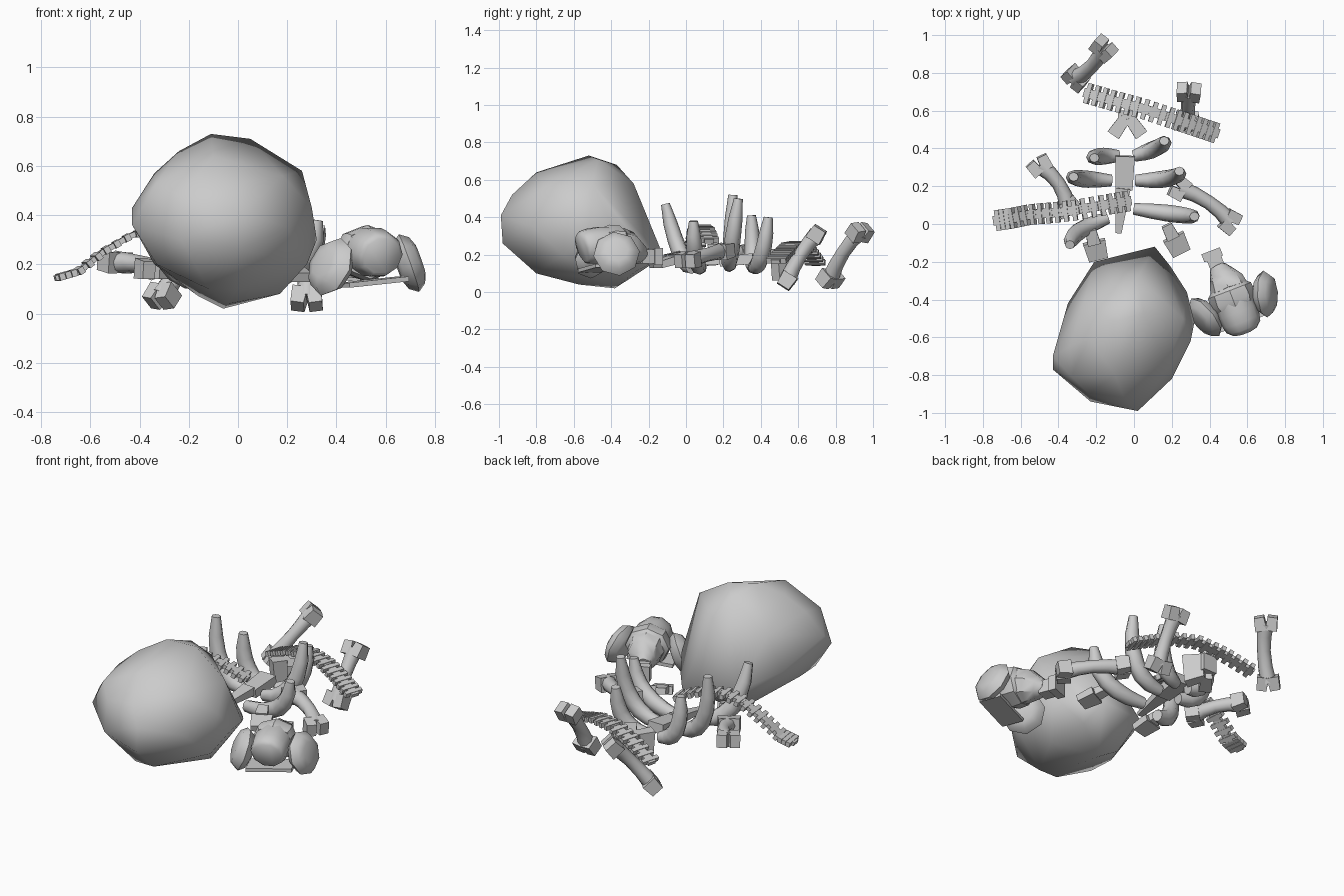
import bpy, bmesh, math
from mathutils import Vector, Matrix

cube = bpy.data.objects.get("Cube")
if cube:
    bpy.data.objects.remove(cube, do_unlink=True)

stone = bpy.data.materials.new("pale_grey")
stone.use_nodes = True
stone.diffuse_color = (0.6, 0.6, 0.6, 1)
shader = next(n for n in stone.node_tree.nodes if n.type == 'BSDF_PRINCIPLED')
shader.inputs["Base Color"].default_value = (0.6, 0.6, 0.6, 1)


def finish(name, bm, smooth_angle=50, matrix=None):
    """Turn a bmesh into a named, shaded object."""
    if matrix:
        bm.transform(matrix)
    bmesh.ops.recalc_face_normals(bm, faces=bm.faces[:])
    mesh = bpy.data.meshes.new(name)
    bm.to_mesh(mesh)
    bm.free()
    mesh.materials.append(stone)
    obj = bpy.data.objects.new(name, mesh)
    bpy.context.collection.objects.link(obj)
    bpy.ops.object.select_all(action='DESELECT')
    bpy.context.view_layer.objects.active = obj
    obj.select_set(True)
    if smooth_angle:
        bpy.ops.object.shade_smooth_by_angle(angle=math.radians(smooth_angle))


def frame(origin, along, up=Vector((0, 0, 1))):
    """Matrix whose y axis runs along a direction."""
    y = Vector(along).normalized()
    x = y.cross(up).normalized()
    z = x.cross(y)
    m = Matrix((x, y, z)).transposed().to_4x4()
    m.translation = origin
    return m


def add_box(bm, matrix, size, taper=1.0):
    """Box along local y, whose +y end is scaled by taper."""
    verts = bmesh.ops.create_cube(bm, size=1)["verts"]
    for v in verts:
        k = taper if v.co.y > 0 else 1
        v.co = matrix @ Vector((v.co.x * size[0] * k, v.co.y * size[1], v.co.z * size[2] * k))


def bezier(a, b, c, t):
    return Vector(a) * (1 - t) ** 2 + Vector(b) * 2 * t * (1 - t) + Vector(c) * t * t


def add_tube(bm, points, radii, sides=6, flat=1.0, up=Vector((0, 0, 1))):
    """Sweep a polygon through points and close its ends."""
    rings = []
    for i, p in enumerate(points):
        along = points[min(i + 1, len(points) - 1)] - points[max(i - 1, 0)]
        m = frame(p, along, up)
        turn = [2 * math.pi * k / sides for k in range(sides)]
        rings.append([bm.verts.new(m @ Vector((math.cos(t) * radii[i], 0, math.sin(t) * radii[i] * flat)))
                      for t in turn])
    for r, s in zip(rings, rings[1:]):
        for k in range(sides):
            n = (k + 1) % sides
            bm.faces.new((r[k], r[n], s[n], s[k]))
    bm.faces.new(rings[0])
    bm.faces.new(rings[-1])


# Boulder: convex hull around its main corners
corners = [
    (-.11, -.52, .73), (.05, -.47, .71), (.26, -.5, .58), (.3, -.62, .43), (.32, -.52, .3),
    (.28, -.36, .28), (.19, -.22, .22), (.11, -.12, .19), (-.05, -.37, .68), (.02, -.28, .58),
    (.06, -.22, .42), (-.24, -.6, .66), (-.34, -.65, .57), (-.43, -.7, .43), (-.43, -.77, .36),
    (-.35, -.42, .3), (-.21, -.2, .23), (-.23, -.94, .3), (.02, -.99, .41), (.01, -.98, .26),
    (-.05, -.93, .52), (-.1, -.8, .64), (.2, -.82, .35), (.28, -.66, .2), (-.06, -.38, .02),
    (-.04, -.57, .04), (0, -.8, .1), (.17, -.5, .08), (-.16, -.33, .07), (-.34, -.6, .2),
    (.18, -.75, .56), (.13, -.27, .11), (-.26, -.4, .5), (-.33, -.81, .53), (-.33, -.76, .2),
    (-.12, -.8, .1), (-.24, -.9, .48)]
bm = bmesh.new()
for c in corners:
    bm.verts.new(c)
bmesh.ops.convex_hull(bm, input=bm.verts[:])
bmesh.ops.delete(bm, geom=[v for v in bm.verts if not v.link_faces], context='VERTS')
finish("boulder", bm, 60)


# Long bones: a bowed shaft with a pair of lobes at each end
def long_bone(name, a, b, bow):
    a, b = Vector(a), Vector(b)
    bm = bmesh.new()
    middle = (a + b) / 2 + Vector(bow)
    path = [bezier(a, middle, b, i / 4) for i in range(5)]
    add_tube(bm, path, [.046, .04, .037, .04, .046], 8)
    for end, other in ((a, b), (b, a)):
        m = frame(end, end - other)
        for side in (-1, 1):
            tilt = m @ Matrix.Translation((side * .032, 0, 0)) @ Matrix.Rotation(-side * .15, 4, 'Z')
            add_box(bm, tilt, (.064, .075, .085), .85)
    finish(name, bm, 50)


long_bone("back_right_leg_bone", (-.31, .77, .07), (-.16, .93, .32), (.03, -.02, .03))
long_bone("back_left_leg_bone", (.28, .54, .06), (.29, .7, .31), (0, -.02, .02))
long_bone("right_arm_bone", (-.5, .31, .21), (-.35, .09, .18), (.05, .03, .01))
long_bone("left_arm_bone", (.24, .19, .22), (.51, .01, .17), (.04, .03, .01))


# Ribs: tapering curves rising from the breastbone
def rib(name, a, b, c):
    bm = bmesh.new()
    path = [bezier(a, b, c, i / 6) for i in range(7)]
    add_tube(bm, path, [.034, .044, .049, .049, .046, .041, .026], 8, .92, Vector((0, 1, .1)))
    finish(name, bm, 50)


rib("rib_right_front", (-.14, .03, .13), (-.33, -.03, .14), (-.34, -.11, .47))
rib("rib_right_middle", (-.12, .23, .14), (-.34, .24, .15), (-.32, .25, .52))
rib("rib_right_back", (-.08, .36, .13), (-.23, .36, .14), (-.21, .35, .41))
rib("rib_left_front", (0, .08, .13), (.31, .04, .13), (.32, .04, .38))
rib("rib_left_middle", (.01, .23, .14), (.25, .23, .15), (.24, .28, .5))
rib("rib_left_back", (0, .36, .13), (.17, .41, .13), (.16, .44, .4))

# Breastbone with a pointed front tip
bm = bmesh.new()
add_box(bm, frame((-.05, .27, .17), (.03, 1, .1)), (.09, .18, .05), 1.15)
add_box(bm, frame((-.07, .07, .16), (-.1, -1, -.1)), (.08, .24, .05), .4)
finish("breastbone", bm, 30)


# Spines: flat notched plates strung along an arch
def spine(name, points, count=18):
    pts = [Vector(p) for p in points]

    def at(t):
        s = t * (len(pts) - 1)
        i = min(int(s), len(pts) - 2)
        return pts[i].lerp(pts[i + 1], s - i)

    bm = bmesh.new()
    for i in range(count):
        t = i / (count - 1)
        along = at(min(t + .04, 1)) - at(max(t - .04, 0))
        m = frame(at(t), along)
        add_box(bm, m, (.11, .024, .028))
        add_box(bm, m, (.05, .05, .022))
    finish(name, bm, 0)


spine("back_spine", [(-.24, .69, .16), (-.1, .65, .22), (.05, .61, .26), (.2, .56, .25),
                     (.32, .52, .21), (.425, .485, .17)])
spine("front_spine", [(-.72, .02, .15), (-.65, .03, .17), (-.55, .05, .25), (-.43, .06, .32),
                      (-.3, .075, .35), (-.16, .1, .33), (-.04, .12, .28)])

# Hip bone: two wings meeting at a core
bm = bmesh.new()
add_box(bm, frame((-.04, .56, .17), (0, 1, 0)), (.09, .08, .1))
for side in (-1, 1):
    add_box(bm, frame((-.035 + side * .04, .52, .15), (side * .7, -1, -.1)), (.06, .11, .14), 1.2)
finish("hip_bone", bm, 30)

# Shoulder blades: widening plates with a stubby neck
for name, x, y, lean in (("right_shoulder_blade", -.2, -.12, .25), ("left_shoulder_blade", .23, -.09, .5)):
    bm = bmesh.new()
    add_box(bm, frame((x, y - .02, .16), (lean, -1, -.3)), (.12, .1, .045), .85)
    add_box(bm, frame((x - lean * .08, y + .05, .19), (-lean, 1, .3)), (.07, .08, .045), .8)
    finish(name, bm, 30)

# Skull group, built facing the front and then turned outward
turn = Matrix.Translation((.52, -.39, 0)) @ Matrix.Rotation(math.radians(21), 4, 'Z')


def place(x, y, z):
    return Matrix.Translation((x, y, z))


bm = bmesh.new()
add_tube(bm, [Vector((0, y, z)) for y, z in ((0, .25), (-.08, .25), (-.13, .245), (-.165, .24), (-.18, .235))],
         [.105, .108, .104, .096, .08], 10, .95)
finish("skull_dome", bm, 80, turn)

bm = bmesh.new()
add_tube(bm, [Vector((0, y, .245)) for y in (-.05, -.02, .04, .06)], [.115, .128, .122, .1], 8, .9)
finish("skull_collar", bm, 35, turn)

bm = bmesh.new()
add_tube(bm, [Vector((x, y, z)) for x, y, z in ((0, .04, .24), (0, .09, .23), (-.01, .14, .21), (-.015, .18, .2))],
         [.105, .095, .068, .045], 8)
add_box(bm, place(-.015, .2, .19), (.08, .08, .075))
add_box(bm, place(-.018, .25, .19), (.105, .045, .09))
finish("neck_stub", bm, 40, turn)

bm = bmesh.new()
add_box(bm, place(0, -.085, .128) @ Matrix.Rotation(-.1, 4, 'Y'), (.26, .13, .02))
finish("jaw_plate", bm, 0, turn)

# Thick rounded pads on both sides, leaning in toward the top
for name, side, height in (("left_pad", 1, .205), ("right_pad", -1, .19)):
    bm = bmesh.new()
    lean = Matrix.Rotation(-side * .36, 4, 'Y') @ Matrix.Rotation(side * -.3, 4, 'Z')
    add_tube(bm, [Vector((x, 0, 0)) for x in (-.05, -.035, 0, .035, .05)], [.06, .1, .125, .1, .06], 8)
    finish(name, bm, 60, turn @ place(side * .17, -.045, height) @ lean)
